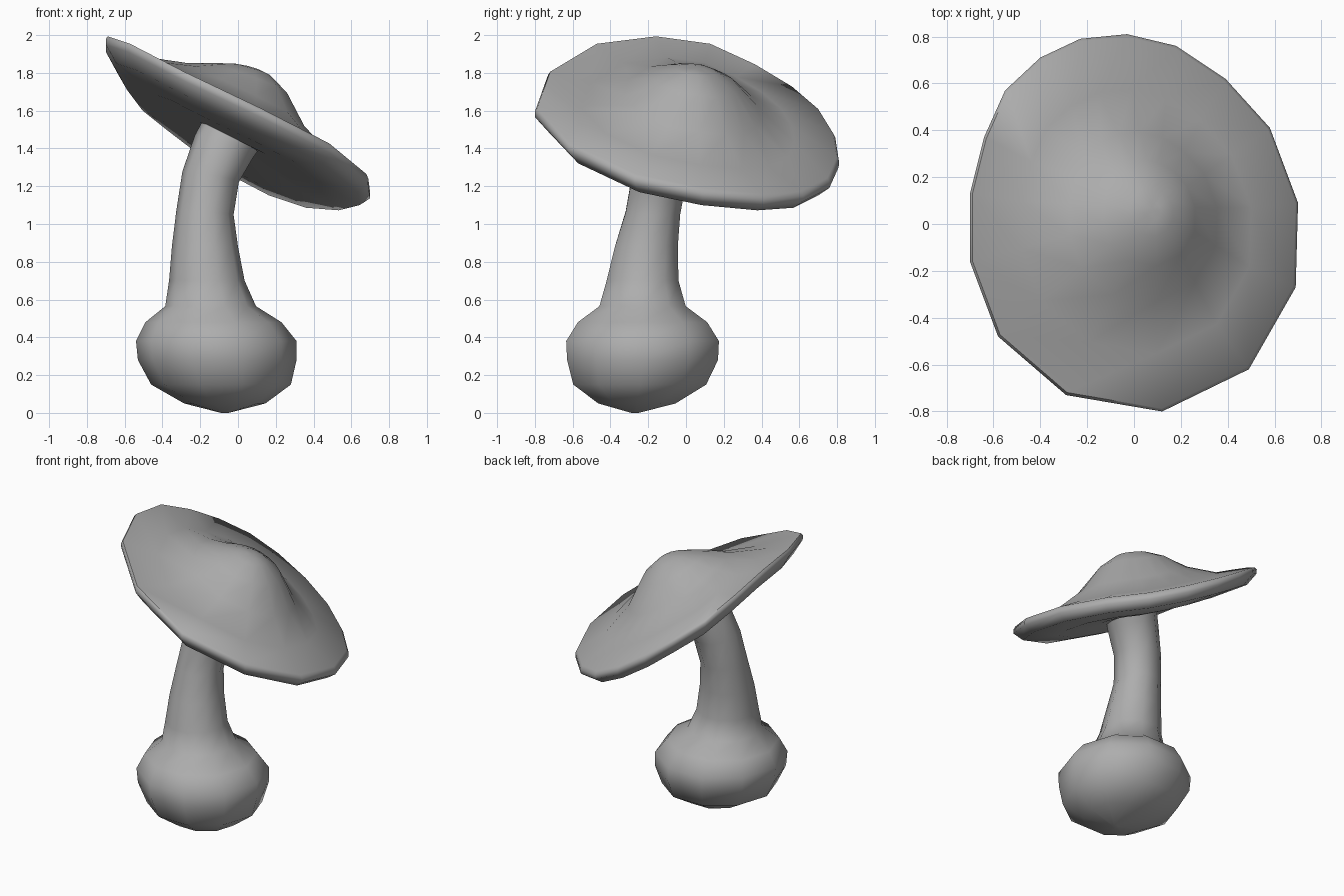
import bpy, bmesh, math
from mathutils import Vector

cube = bpy.data.objects.get("Cube")
if cube:
    bpy.data.objects.remove(cube, do_unlink=True)

# One plain grey for everything
grey = bpy.data.materials.new("plain grey")
grey.use_nodes = True
colour = (0.42, 0.42, 0.42, 1)
grey.diffuse_color = colour
grey.node_tree.nodes["Principled BSDF"].inputs["Base Color"].default_value = colour
grey.node_tree.nodes["Principled BSDF"].inputs["Roughness"].default_value = 0.8


def loft(name, rings, angle):
    """Skin a list of equal point rings and close the first end with a fan."""
    bm = bmesh.new()
    loops = [[bm.verts.new(p) for p in ring] for ring in rings]
    n = len(loops[0])
    for a, b in zip(loops, loops[1:]):
        for i in range(n):
            j = (i + 1) % n
            bm.faces.new((a[i], a[j], b[j], b[i]))
    first = loops[0]
    tip = bm.verts.new(sum((v.co for v in first), Vector()) / n)
    for i in range(n):
        bm.faces.new((first[i], tip, first[(i + 1) % n]))
    bmesh.ops.recalc_face_normals(bm, faces=bm.faces)
    mesh = bpy.data.meshes.new(name)
    bm.to_mesh(mesh)
    bm.free()
    mesh.materials.append(grey)
    obj = bpy.data.objects.new(name, mesh)
    bpy.context.collection.objects.link(obj)
    bpy.ops.object.select_all(action='DESELECT')
    obj.select_set(True)
    bpy.context.view_layer.objects.active = obj
    bpy.ops.object.shade_smooth_by_angle(angle=math.radians(angle))


def circle(centre, radius, tilt, sides=10):
    up = Vector((0, 0, 1))
    turn = up.rotation_difference(up.lerp(Vector((0.45, 0.18, 0.88)), tilt))
    steps = [2 * math.pi * i / sides for i in range(sides)]
    return [Vector(centre) + turn @ Vector((math.cos(t), math.sin(t), 0)) * radius
            for t in steps]


# Stalk: round bulb flowing into a stem that bends toward the tilted cap
bulb_rings = [((-0.07, -0.27, 0.0), 0.02, 0), ((-0.07, -0.26, 0.05), 0.215, 0),
              ((-0.09, -0.245, 0.15), 0.37, 0), ((-0.11, -0.23, 0.28), 0.42, 0),
              ((-0.115, -0.23, 0.38), 0.425, 0), ((-0.13, -0.23, 0.48), 0.36, 0)]
stem_rings = [((-0.145, -0.23, 0.565), 0.24, 0), ((-0.165, -0.23, 0.7), 0.2, 0),
              ((-0.175, -0.21, 0.88), 0.175, 0), ((-0.175, -0.175, 1.06), 0.152, 0.15),
              ((-0.145, -0.14, 1.25), 0.152, 0.4), ((-0.075, -0.1, 1.41), 0.165, 0.8),
              ((-0.02, -0.06, 1.5), 0.17, 1)]
loft("stalk", [circle(*ring) for ring in bulb_rings + stem_rings], 80)

# Cap: irregular tilted rim, domed above, with a thin lip and a bulging underside
rim = [(0.12, -0.8, 1.615), (-0.29, -0.73, 1.81), (-0.58, -0.48, 1.96),
       (-0.7, -0.16, 2.0), (-0.7, 0.13, 1.96), (-0.64, 0.37, 1.85),
       (-0.55, 0.57, 1.73), (-0.4, 0.71, 1.61), (-0.23, 0.79, 1.48),
       (-0.03, 0.81, 1.35), (0.18, 0.76, 1.24), (0.39, 0.62, 1.17),
       (0.58, 0.41, 1.155), (0.7, 0.09, 1.185), (0.69, -0.27, 1.26),
       (0.49, -0.62, 1.425)]
cap_centre = Vector((0, 0, 1.56))


def cap_ring(scale, shift, rise, slope=1):
    """Shrunken rim, shifted down the tilt, raised, and levelled by slope."""
    move = cap_centre + Vector((shift, shift * 0.7, rise))
    arms = [(Vector(p) - cap_centre) * scale for p in rim]
    return [move + Vector((a.x, a.y, a.z * slope)) for a in arms]


dome = [(0.05, 0.08, 0.265, 0.6), (0.13, 0.075, 0.255, 0.6), (0.28, 0.065, 0.2, 0.75),
        (0.45, 0.04, 0.095), (0.7, 0.01, 0.015)]
edge = [(0.985, 0, 0), (1, 0, -0.02), (0.998, 0, -0.05)]
underside = [(0.92, 0, -0.115), (0.62, 0, -0.15), (0.3, 0, -0.15), (0.06, 0, -0.13)]
loft("cap", [cap_ring(*ring) for ring in dome + edge + underside], 60)
